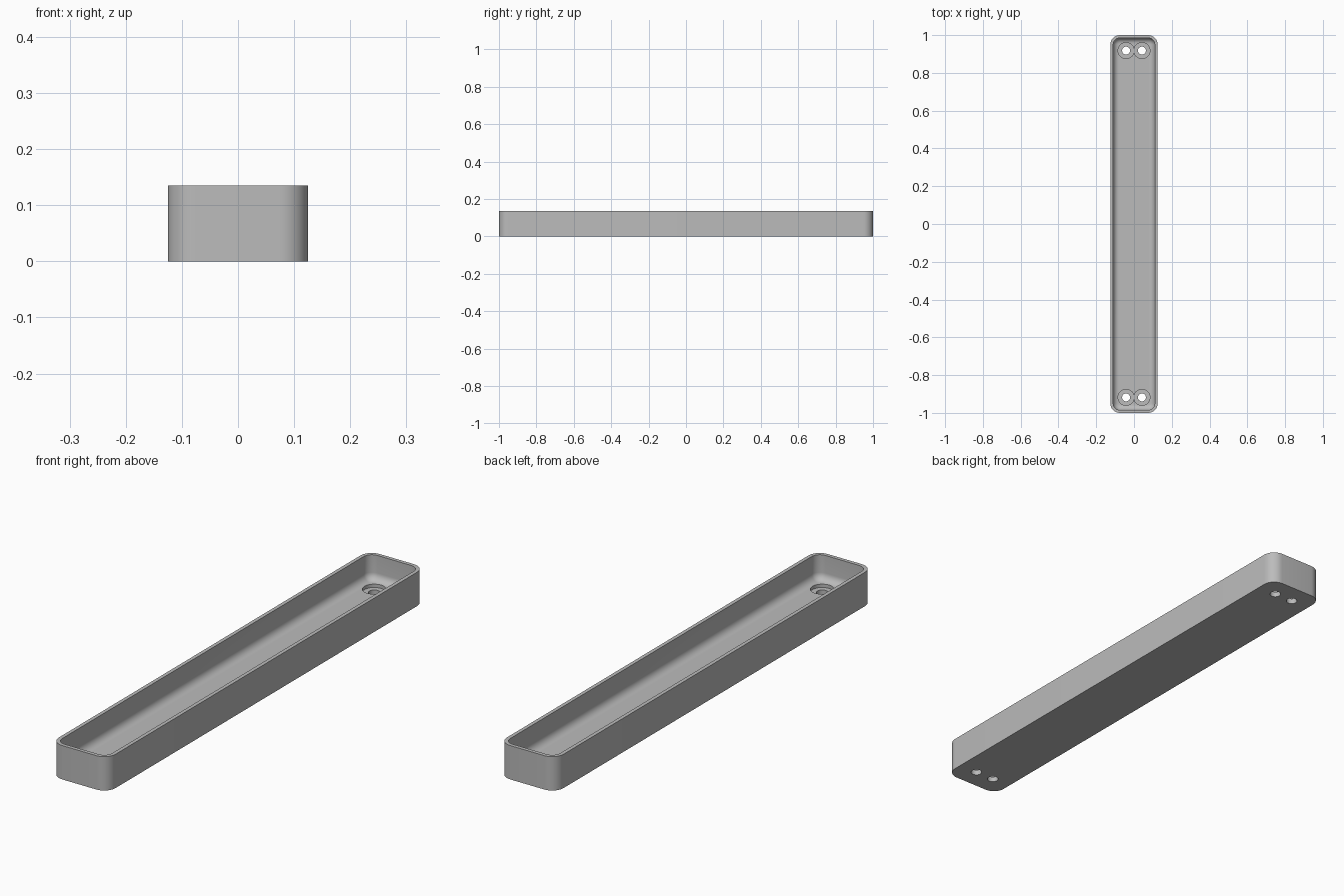
import bpy, bmesh, math

if "Cube" in bpy.data.objects:
    bpy.data.objects.remove(bpy.data.objects["Cube"])

HALF_X, HALF_Y, HEIGHT = 0.125, 1.0, 0.135
CORNER, WALL, FLOOR, FILLET = 0.05, 0.015, 0.035, 0.03
SEGS = 10

grey = bpy.data.materials.new("plain grey")
grey.use_nodes = True
colour = (0.5, 0.5, 0.5, 1)
grey.diffuse_color = colour
grey.node_tree.nodes["Principled BSDF"].inputs["Base Color"].default_value = colour


def rounded_ring(bm, inset, z):
    """Rounded rectangle of vertices, inset from the outer wall."""
    r = CORNER - inset
    cx, cy = HALF_X - CORNER, HALF_Y - CORNER
    ring = []
    for q, (sx, sy) in enumerate([(1, 1), (-1, 1), (-1, -1), (1, -1)]):
        for i in range(SEGS + 1):
            a = (q + i / SEGS) * math.pi / 2
            ring.append(bm.verts.new((sx * cx + r * math.cos(a),
                                      sy * cy + r * math.sin(a), z)))
    return ring


# Tray shell: outer wall, rim, inner wall, curved foot, floor
profile = [(0, 0), (0, HEIGHT), (WALL, HEIGHT)]
for i in range(9):
    a = i / 8 * math.pi / 2
    profile.append((WALL + FILLET * (1 - math.cos(a)),
                    FLOOR + FILLET * (1 - math.sin(a))))

bm = bmesh.new()
rings = [rounded_ring(bm, inset, z) for inset, z in profile]
for low, high in zip(rings, rings[1:]):
    for i in range(len(low)):
        j = (i + 1) % len(low)
        bm.faces.new((low[i], low[j], high[j], high[i]))
bm.faces.new(rings[0][::-1])
bm.faces.new(rings[-1])
bmesh.ops.recalc_face_normals(bm, faces=bm.faces)
mesh = bpy.data.meshes.new("tray")
bm.to_mesh(mesh)
bm.free()
mesh.materials.append(grey)
tray = bpy.data.objects.new("tray", mesh)
bpy.context.collection.objects.link(tray)


def cut(x, y, radius, z0, z1):
    """Cut an upright round hole through the tray."""
    bpy.ops.mesh.primitive_cylinder_add(vertices=40, radius=radius, depth=z1 - z0,
                                        location=(x, y, (z0 + z1) / 2))
    cutter = bpy.context.object
    cutter.name = "hole_cutter"
    cutter.hide_render = True
    cutter.data.materials.append(grey)
    mod = tray.modifiers.new("hole", "BOOLEAN")
    mod.operation, mod.solver, mod.object = "DIFFERENCE", "EXACT", cutter
    bpy.ops.object.select_all(action="DESELECT")
    bpy.context.view_layer.objects.active = tray
    tray.select_set(True)
    bpy.ops.object.modifier_apply(modifier=mod.name)
    bpy.data.objects.remove(cutter)


# Pairs of screw holes with recessed seats at each end
for sx in (-1, 1):
    for sy in (-1, 1):
        cut(sx * 0.042, sy * 0.918, 0.0425, 0.022, 0.1)
        cut(sx * 0.042, sy * 0.918, 0.021, -0.05, 0.06)

bpy.ops.object.shade_smooth_by_angle(angle=math.radians(30))
